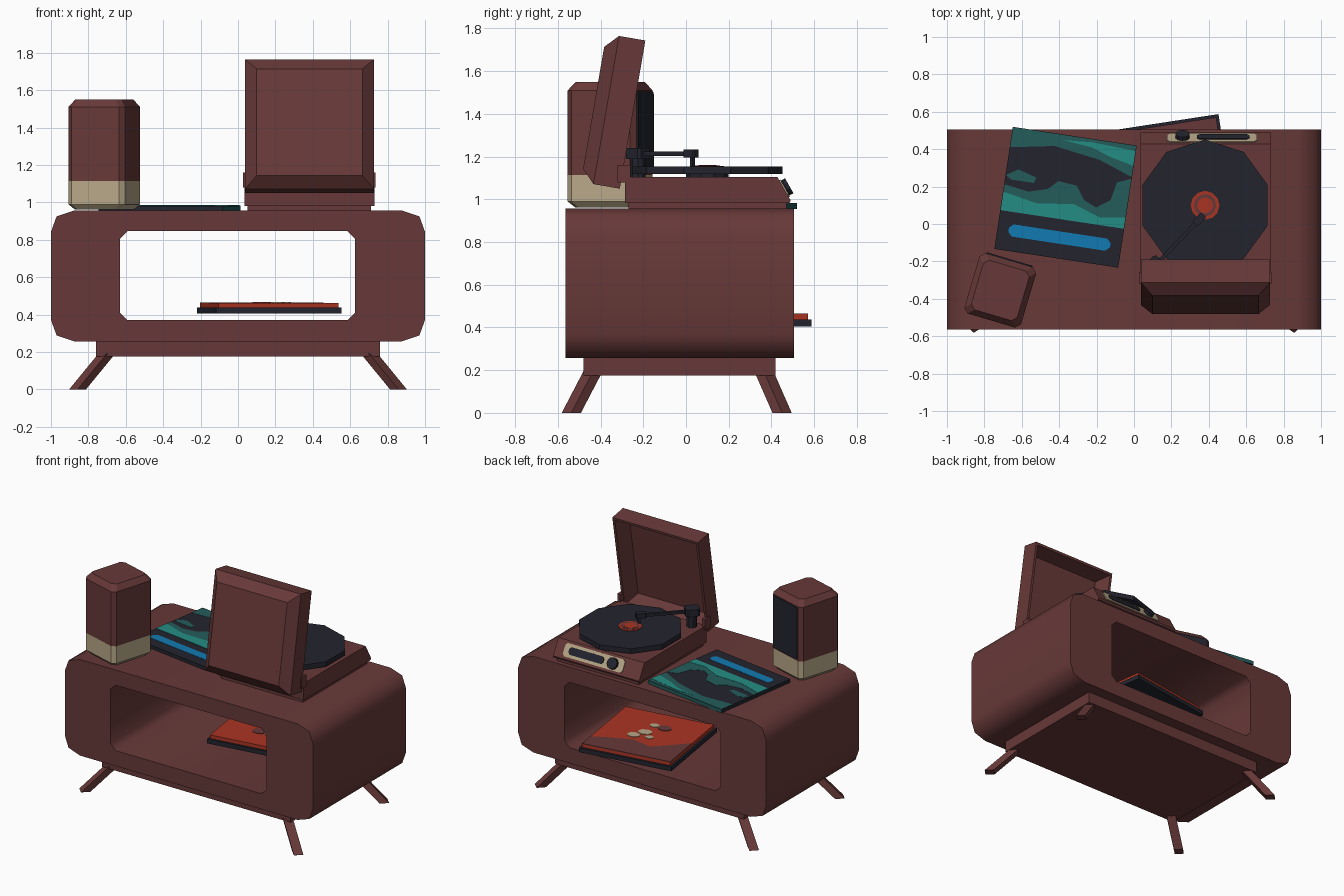
import bpy, bmesh, math
from mathutils import Matrix, Vector

if "Cube" in bpy.data.objects:
    bpy.data.objects.remove(bpy.data.objects["Cube"])


def material(name, r, g, b):
    m = bpy.data.materials.new(name)
    lin = [((c / 255 + 0.055) / 1.055) ** 2.4 for c in (r, g, b)]
    m.diffuse_color = (*lin, 1)
    m.use_nodes = True
    m.node_tree.nodes["Principled BSDF"].inputs["Base Color"].default_value = m.diffuse_color
    return m


BROWN = material("walnut brown", 103, 57, 56)
NAVY = material("dark navy", 35, 36, 46)
CREAM = material("cream", 184, 168, 136)
RED = material("orange red", 170, 52, 34)
TEAL = material("teal", 36, 141, 132)
DEEP = material("deep teal", 36, 92, 91)
BLUE = material("blue", 17, 122, 178)


def frame(origin, ex=(1, 0, 0), ey=(0, 1, 0)):
    ex, ey = Vector(ex).normalized(), Vector(ey).normalized()
    m = Matrix((ex, ey, ex.cross(ey))).transposed().to_4x4()
    m.translation = origin
    return m


def turned(x, y, z, deg):
    return Matrix.Translation((x, y, z)) @ Matrix.Rotation(math.radians(deg), 4, 'Z')


def loft(name, rings, mats, M=Matrix(), rule=None):
    """Bridge rings of equal point count and cap both ends."""
    bm = bmesh.new()
    vs = [[bm.verts.new(p) for p in r] for r in rings]
    n = len(vs[0])
    for a, b in zip(vs, vs[1:]):
        for i in range(n):
            j = (i + 1) % n
            bm.faces.new((a[i], a[j], b[j], b[i]))
    bm.faces.new(vs[0][::-1])
    bm.faces.new(vs[-1])
    bmesh.ops.recalc_face_normals(bm, faces=bm.faces)
    if rule:
        for f in bm.faces:
            f.material_index = rule(f)
    me = bpy.data.meshes.new(name)
    bm.to_mesh(me)
    bm.free()
    for m in mats:
        me.materials.append(m)
    ob = bpy.data.objects.new(name, me)
    ob.matrix_world = M
    bpy.context.collection.objects.link(ob)
    return ob


def prism(name, pts, z0, z1, mat, M=Matrix()):
    return loft(name, [[(x, y, z) for x, y in pts] for z in (z0, z1)], [mat], M)


def rect(hw, hh, c=0.0, cx=0.0, cy=0.0):
    """Rectangle outline, with chamfered corners if c > 0."""
    if c:
        p = [(hw, hh - c), (hw - c, hh), (c - hw, hh), (-hw, hh - c),
             (-hw, c - hh), (c - hw, -hh), (hw - c, -hh), (hw, c - hh)]
    else:
        p = [(hw, hh), (-hw, hh), (-hw, -hh), (hw, -hh)]
    return [(x + cx, y + cy) for x, y in p]


def ngon(r, n, turn=90):
    return [(r * math.cos(math.radians(turn + 360 * i / n)),
             r * math.sin(math.radians(turn + 360 * i / n))) for i in range(n)]


# cabinet: rounded outline with a chamfered tunnel, extruded front to back
corner = [(1, 0.235), (0.97, 0.318), (0.875, 0.35)]
outer = []
for sx, sz in ((1, 1), (-1, 1), (-1, -1), (1, -1)):
    part = [(sx * x, sz * z + 0.607) for x, z in corner]
    outer += part if sx * sz > 0 else part[::-1]
cu = bpy.data.curves.new("cabinet", 'CURVE')
cu.dimensions, cu.fill_mode, cu.extrude = '2D', 'BOTH', 0.535
for pts in (outer, rect(0.628, 0.238, 0.04, -0.003, 0.608)):
    s = cu.splines.new('POLY')
    s.points.add(len(pts) - 1)
    for p, (x, z) in zip(s.points, pts):
        p.co = (x, z, 0, 1)
    s.use_cyclic_u = True
cab = bpy.data.objects.new("cabinet", cu)
cab.matrix_world = frame((0, -0.03, 0), (1, 0, 0), (0, 0, 1))
bpy.context.collection.objects.link(cab)
bpy.context.view_layer.objects.active = cab
cab.select_set(True)
bpy.ops.object.convert(target='MESH')
cab = bpy.context.object
bm = bmesh.new()
bm.from_mesh(cab.data)
bmesh.ops.remove_doubles(bm, verts=bm.verts, dist=1e-4)
bmesh.ops.recalc_face_normals(bm, faces=bm.faces)
bm.to_mesh(cab.data)
bm.free()
cab.data.materials.clear()
cab.data.materials.append(BROWN)
bpy.ops.object.shade_smooth_by_angle(angle=math.radians(55))

# plinth and splayed legs
prism("plinth", rect(0.76, 0.45, 0, 0, -0.03), 0.175, 0.262, BROWN)
for sx in (-1, 1):
    for label, foot, top in (("front", -0.537, -0.43), ("back", 0.45, 0.36)):
        d = ngon(0.045, 4)
        loft(f"{label}_leg", [[(x + sx * 0.858, y + foot, 0) for x, y in d],
                              [(x + sx * 0.69, y + top, 0.205) for x, y in d]], [BROWN])

# speaker with cream foot and dark grille
S = turned(-0.715, -0.355, 0, -16.5)
rings = [[(x, y, z) for x, y in rect(0.158 - i, 0.168 - i, 0.025)]
         for z, i in ((0.962, 0.028), (0.99, 0), (1.115, 0), (1.51, 0), (1.55, 0.03))]
loft("speaker", rings, [BROWN, CREAM], S,
     lambda f: 1 if f.calc_center_median().z < 1.1 else 0)
prism("speaker_grille", rect(0.128, 0.19, 0.012, 0, 1.315), -0.167, -0.175, NAVY,
      S @ frame((0, 0, 0), (1, 0, 0), (0, 0, 1)))

# record player body: side profile extruded across x
side = frame((0.382, 0, 0), (0, 1, 0), (0, 0, 1))
prism("player_foot", [(-0.27, 0.955), (-0.27, 0.99), (0.47, 0.99), (0.47, 0.955)],
      -0.33, 0.33, BROWN, side)
prism("player_body", [(-0.285, 0.982), (-0.285, 1.105), (0.428, 1.105), (0.49, 0.995),
                      (0.485, 0.982)], -0.347, 0.347, BROWN, side)

# control panel on the sloped face
P = frame((0.417, 0.459, 1.05), (-1, 0, 0), (0, -0.062, 0.11))
prism("control_panel", rect(0.24, 0.046, 0.015), -0.002, 0.006, CREAM, P)
prism("control_slot", rect(0.14, 0.026, 0.015, -0.06), 0.0, 0.011, NAVY, P)
prism("control_knob", [(x + 0.157, y) for x, y in ngon(0.04, 10)], 0, 0.028, NAVY, P)

# record and label
R = Matrix.Translation((0.38, 0.1, 0))
prism("platter_hub", ngon(0.1, 10), 1.1, 1.12, NAVY, R)
prism("record", ngon(0.352, 10), 1.118, 1.154, NAVY, R)
for i, (r, m) in enumerate(((0.077, RED), (0.06, BROWN), (0.042, RED))):
    prism("record_label", ngon(r, 12), 1.15, 1.157 + i * 0.002, m, R)

# tonearm
T = Matrix.Translation((0.11, -0.225, 0))
prism("tonearm_post", ngon(0.035, 8), 1.1, 1.2, NAVY, T)
prism("tonearm_pivot", rect(0.042, 0.048, 0.012), 1.19, 1.24, NAVY, T @ Matrix.Rotation(-0.75, 4, 'Z'))
A = frame((0.11, -0.225, 1.213), (0.245, 0.255, 0), (-0.255, 0.245, 0))
prism("tonearm", rect(0.175, 0.01, 0, 0.175), -0.01, 0.01, NAVY, A)
prism("headshell", rect(0.035, 0.02, 0.006, 0.345), -0.016, 0.02, NAVY, A)
prism("stylus", rect(0.008, 0.008, 0, 0.355), -0.06, 0.0, NAVY, A)

# open lid: hollow inside, bevelled back, leaning slightly forward
L = frame((0.382, -0.31, 1.05), (1, 0, 0), (0, 0.17, 0.985))
loft("lid", [[(x, y, v) for x, y in rect(0.345 - i, 0.352 - i, 0, 0, 0.352)]
             for v, i in ((0.11, 0.055), (0, 0.018), (0, 0), (0.125, 0), (0.185, 0.062))],
     [BROWN], L)
for x in (0.04, 0.724):
    prism("lid_hinge", rect(0.012, 0.03, 0, x, -0.29), 1.08, 1.16, BROWN)

# record sleeve on the cabinet top, with layered cover art
C = turned(-0.366, 0.143, 0, -8.6)
loft("top_sleeve", [[(x, y, z) for x, y in rect(0.335, 0.33)] for z in (0.955, 0.982)],
     [NAVY, DEEP], C, lambda f: 1 if f.normal.x > 0.9 or f.normal.y > 0.9 else 0)
art = [
    ("sky", DEEP, [(-.333, .328), (.333, .328), (.333, .16), (.15, .225), (-.1, .262), (-.333, .22)]),
    ("streak", TEAL, [(-.06, .3), (.1, .312), (.333, .3), (.333, .22), (.2, .25), (.1, .285)]),
    ("hills", DEEP, [(-.333, -.12), (.333, -.12), (.333, .15), (.26, .12), (.24, .02), (.17, -.03),
                     (.1, 0), (.05, .07), (-.05, .08), (-.1, .03), (-.2, 0), (-.333, .02)]),
    ("band", TEAL, [(-.333, -.12), (.333, -.12), (.333, -.06), (.2, -.08), (.05, -.03),
                    (-.15, -.055), (-.333, -.02)]),
    ("cloud", DEEP, [(-.333, .07), (-.27, .11), (-.17, .08), (-.18, .05), (-.3, .05)]),
    ("pill", BLUE, rect(0.275, 0.033, 0.022, 0.0, -0.218)),
]
for i, (n, m, pts) in enumerate(art):
    prism("sleeve_" + n, pts, 0.98, 0.9835 + (0.0015 if m == TEAL else 0), m, C)

# two sleeves on the shelf, sticking out at the back
D = turned(0.167, 0.2, 0, 8.7)
prism("lower_shelf_sleeve", rect(0.34, 0.34), 0.405, 0.437, NAVY, D)
prism("upper_shelf_sleeve", rect(0.325, 0.325), 0.434, 0.463, RED, D)
prism("shelf_art_wave", [(-.325, .325), (.325, .325), (.325, .2), (.2, .16), (.05, .12),
                         (-.1, .17), (-.2, .1), (-.325, 0)], 0.46, 0.4655, BROWN, D)
for x, y, r, m in ((.08, .05, .045, CREAM), (.03, -.02, .05, CREAM), (-.03, .04, .03, CREAM),
                   (-.06, -.13, .05, BROWN), (.02, -.14, .035, CREAM)):
    prism("shelf_art_spot", [(a + x, b * 0.8 + y) for a, b in ngon(r, 8)], 0.46, 0.4665, m, D)
